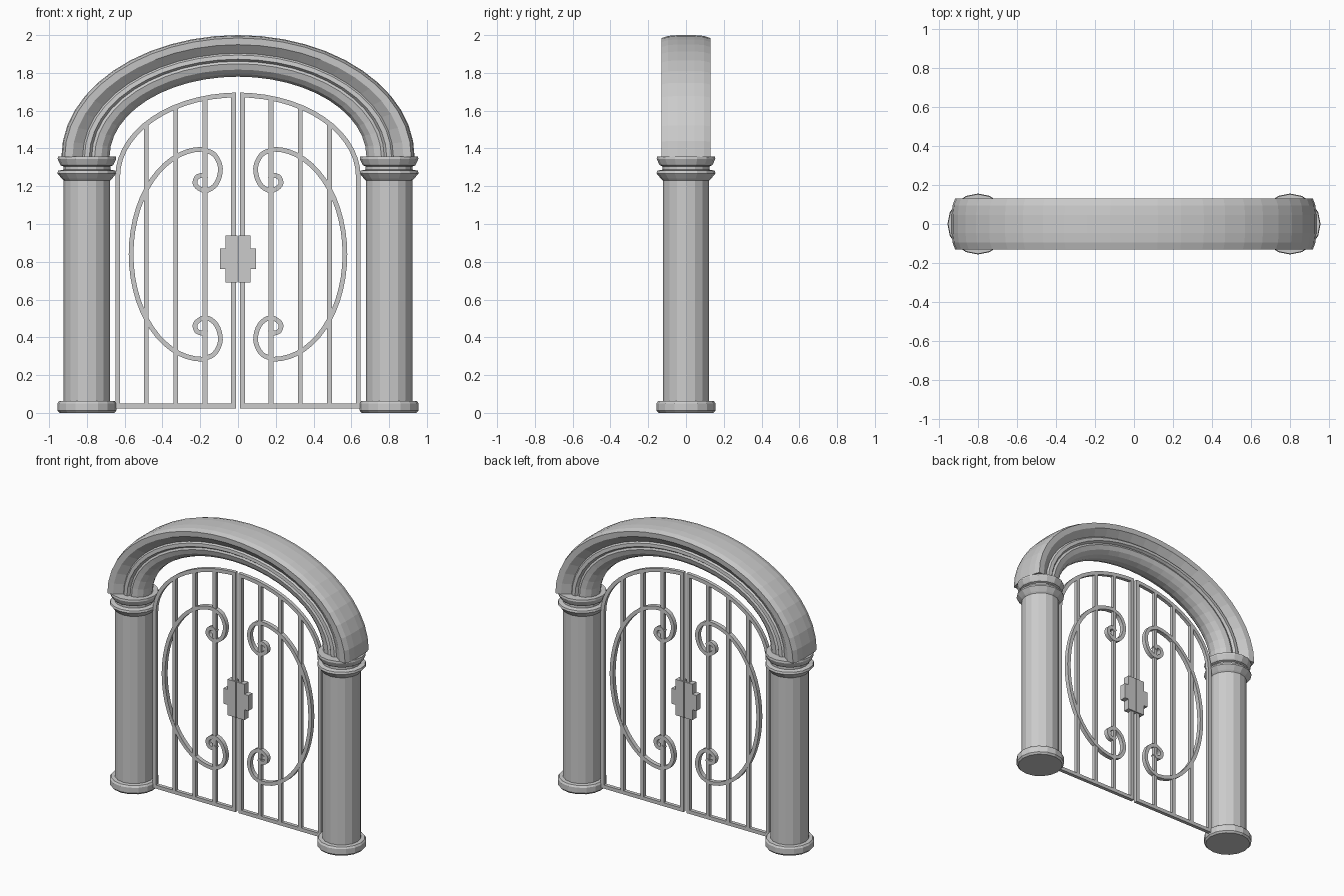
import bpy, bmesh
from math import sin, cos, pi, sqrt
from mathutils import Vector

if "Cube" in bpy.data.objects:
    bpy.data.objects.remove(bpy.data.objects["Cube"])


def finish(name, bm):
    bmesh.ops.recalc_face_normals(bm, faces=bm.faces)
    me = bpy.data.meshes.new(name)
    bm.to_mesh(me)
    bm.free()
    ob = bpy.data.objects.new(name, me)
    bpy.context.collection.objects.link(ob)
    return ob


def skin(name, rings, closed=False):
    """Bridge a list of equal closed rings; cap the ends unless closed."""
    bm = bmesh.new()
    vs = [[bm.verts.new(p) for p in r] for r in rings]
    n = len(rings[0])
    pairs = list(zip(vs, vs[1:])) + ([(vs[-1], vs[0])] if closed else [])
    for a, b in pairs:
        for i in range(n):
            j = (i + 1) % n
            bm.faces.new((a[i], a[j], b[j], b[i]))
    if not closed:
        bm.faces.new(vs[0])
        bm.faces.new(vs[-1])
    return finish(name, bm)


def strip(name, pts, w, d, closed=False):
    """Rectangular bar swept along an XZ path with mitred corners."""
    P = [Vector(p) for p in pts]
    n = len(P)
    rings = []
    for i, p in enumerate(P):
        a = P[i - 1] if (i > 0 or closed) else None
        b = P[(i + 1) % n] if (i < n - 1 or closed) else None
        d1 = (p - a).normalized() if a else (b - p).normalized()
        d2 = (b - p).normalized() if b else d1
        n1, n2 = Vector((-d1.y, d1.x)), Vector((-d2.y, d2.x))
        m = (n1 + n2).normalized()
        m *= w / max(m.dot(n1), 0.4)
        l, r = p + m, p - m
        rings.append([(l.x, -d, l.y), (l.x, d, l.y), (r.x, d, r.y), (r.x, -d, r.y)])
    return skin(name, rings, closed)


def spline(pts, k=4):
    """Catmull-Rom smoothing of a short 2D point list."""
    P = [Vector(p) for p in pts]
    P = [2 * P[0] - P[1]] + P + [2 * P[-1] - P[-2]]
    out = []
    for a, b, c, e in zip(P, P[1:], P[2:], P[3:]):
        for s in range(k):
            t = s / k
            out.append(0.5 * (2 * b + (c - a) * t + (2 * a - 5 * b + 4 * c - e) * t * t
                              + (3 * b - a - 3 * c + e) * t ** 3))
    return out + [P[-2]]


# Columns with base and ringed capital
col = [(.145, 0), (.156, .012), (.156, .05), (.148, .062), (.123, .064), (.123, 1.23),
       (.133, 1.24), (.156, 1.268), (.152, 1.282), (.124, 1.288), (.124, 1.305),
       (.138, 1.31), (.143, 1.318), (.155, 1.345), (.153, 1.358)]
for sx, side in ((-1, "left"), (1, "right")):
    skin(side + "_column", [[(sx * .8 + r * cos(i * pi / 8), r * sin(i * pi / 8), z)
                             for i in range(16)] for r, z in col])

# Arch: moulded section (radial 0..1, half depth) swept along a half ellipse
half = [(1, .045), (.98, .095), (.93, .13), (.77, .127), (.56, .088), (.52, .098),
        (.42, .1), (.37, .084), (.31, .09), (.17, .08), (.06, .055), (0, .02)]
section = half + [(s, -y) for s, y in reversed(half)]
rings = []
for i in range(25):
    t = pi * i / 24
    rings.append([((.68 + .255 * s) * cos(t), y, 1.355 + (.425 + .22 * s) * sin(t))
                  for s, y in section])
skin("arch", rings)


def arch_z(x):
    return 1.25 + .433 * sqrt(max(0, 1 - (x / .637) ** 2))


# Scroll centreline: spiral, long half ellipse, mirrored spiral
curl = spline([(.167, 1.238), (.188, 1.257), (.22, 1.245), (.224, 1.205), (.172, 1.176),
               (.115, 1.213), (.093, 1.295), (.125, 1.367), (.188, 1.396)])
bow = [Vector((.188 + .378 * sin(pi * i / 28), .84 + .556 * cos(pi * i / 28)))
       for i in range(1, 28)]
scroll = curl + bow + [Vector((p.x, 1.68 - p.y)) for p in reversed(curl)]

# Gate leaves
for sx, side in ((-1, "left"), (1, "right")):
    arc = [.637 * cos(pi / 2 * i / 14) for i in range(14)]
    frame = [(.0235, .037), (.637, .037)] + [(x, arch_z(x)) for x in arc if x > .05]
    frame.append((.0235, arch_z(.0235)))
    strip(side + "_gate_frame", [(sx * x, z) for x, z in frame], .0125, .0125, True)
    for k, x in enumerate((.175, .33, .485)):
        strip(f"{side}_gate_bar_{k + 1}", [(sx * x, .037), (sx * x, arch_z(x))], .0125, .0125)
    strip(side + "_scroll", [(sx * p.x, p.y) for p in scroll], .0125, .015)

    # Stepped lock plate
    plate = [(.003, .69), (.065, .69), (.065, .762), (.096, .762),
             (.096, .87), (.065, .87), (.065, .94), (.003, .94)]
    skin(side + "_lock_plate", [[(sx * x, y, z) for x, z in plate] for y in (-.022, .022)])
